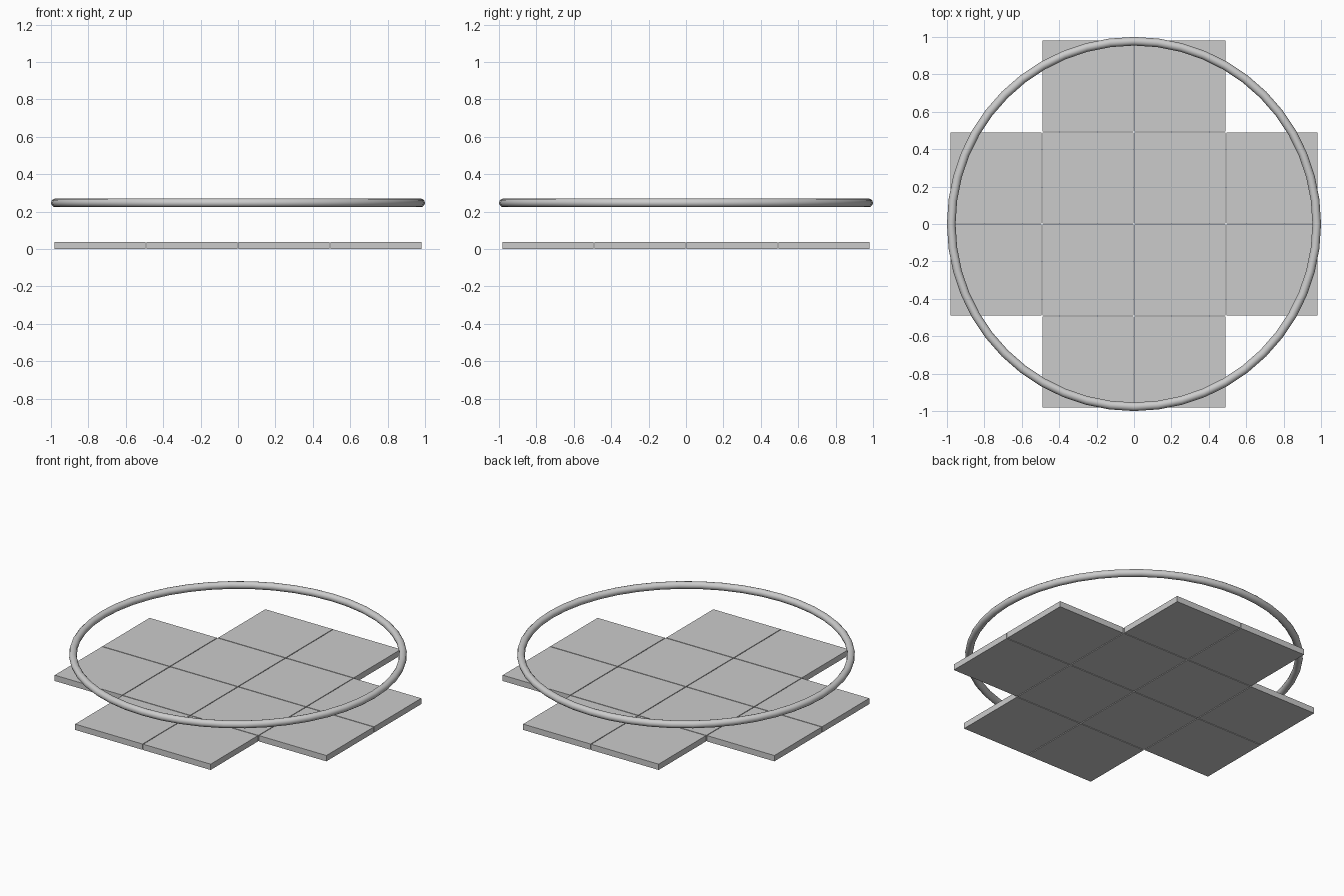
import bpy
import math

cube = bpy.data.objects.get("Cube")
if cube:
    bpy.data.objects.remove(cube, do_unlink=True)

PITCH = 0.492
GAP = 0.005
THICK = 0.038

# Plain grey for every part
grey = bpy.data.materials.new("light_grey")
grey.use_nodes = True
colour = (0.6, 0.6, 0.6, 1.0)
grey.diffuse_color = colour
grey.node_tree.nodes["Principled BSDF"].inputs["Base Color"].default_value = colour


def add_tile(col, row):
    """One square slab at a grid cell."""
    bpy.ops.mesh.primitive_cube_add(
        size=1, location=((col - 1.5) * PITCH, (row - 1.5) * PITCH, THICK / 2))
    tile = bpy.context.object
    tile.name = f"floor_tile_{col}_{row}"
    tile.scale = (PITCH - GAP, PITCH - GAP, THICK)
    bpy.ops.object.transform_apply(location=False, rotation=False, scale=True)
    tile.data.materials.append(grey)


# Cross-shaped floor: a four by four grid without its corners
for col in range(4):
    for row in range(4):
        if col in (1, 2) or row in (1, 2):
            add_tile(col, row)

# Ring floating above the floor
bpy.ops.mesh.primitive_torus_add(
    major_radius=0.977, minor_radius=0.023, major_segments=48,
    minor_segments=12, location=(0, 0, 0.247))
ring = bpy.context.object
ring.name = "floating_ring"
ring.data.materials.append(grey)
bpy.ops.object.shade_smooth_by_angle(angle=math.radians(40))
